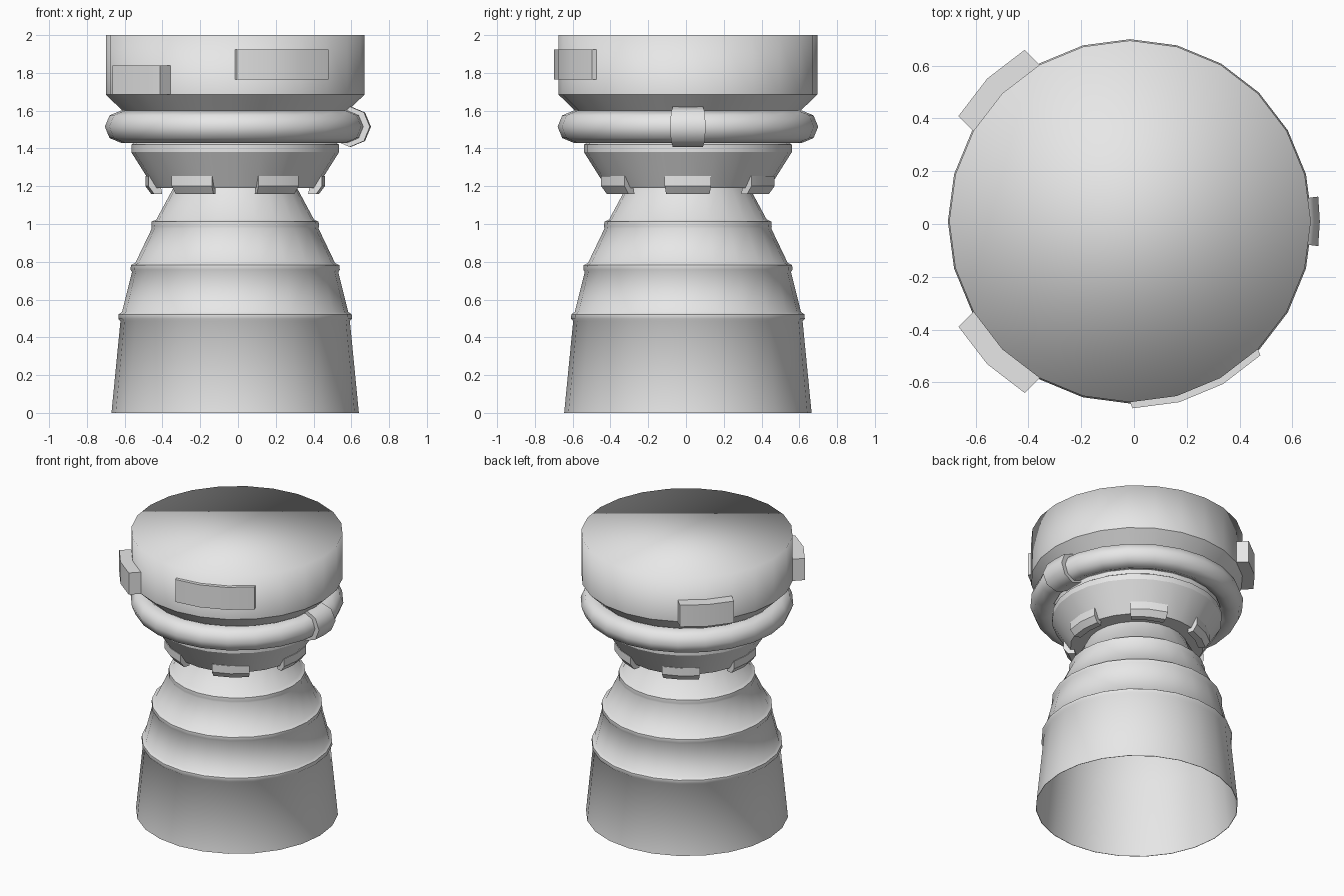
import bpy, bmesh, math
from mathutils import Vector

if "Cube" in bpy.data.objects:
    bpy.data.objects.remove(bpy.data.objects["Cube"])

CX, CY = -0.015, 0.01      # axis of the engine
STEP = 15                  # 24 sides
DRUM_R = 0.685

grey = bpy.data.materials.new("light grey")
grey.diffuse_color = (0.8, 0.8, 0.8, 1)
grey.use_nodes = True
grey.node_tree.nodes["Principled BSDF"].inputs["Base Color"].default_value = grey.diffuse_color


def at(r, deg, z):
    a = math.radians(deg)
    return Vector((CX + r * math.cos(a), CY + r * math.sin(a), z))


def finish(name, bm, angle):
    bmesh.ops.recalc_face_normals(bm, faces=bm.faces)
    me = bpy.data.meshes.new(name)
    bm.to_mesh(me)
    bm.free()
    me.materials.append(grey)
    ob = bpy.data.objects.new(name, me)
    bpy.context.collection.objects.link(ob)
    bpy.ops.object.select_all(action='DESELECT')
    ob.select_set(True)
    bpy.context.view_layer.objects.active = ob
    bpy.ops.object.shade_smooth_by_angle(angle=math.radians(angle))
    return ob


def sweep(name, profile, angles=None, closed=True, caps=(False, False), angle=30):
    """Turn an (r, z) profile about the axis, fully or through the given angles."""
    bm = bmesh.new()
    full = angles is None
    angles = angles or range(0, 360, STEP)
    rings = [[bm.verts.new(at(r, a, z)) for r, z in profile] for a in angles]
    n = len(profile)
    for i in range(len(rings) if full else len(rings) - 1):
        p, q = rings[i], rings[(i + 1) % len(rings)]
        for j in range(n if closed else n - 1):
            k = (j + 1) % n
            bm.faces.new((p[j], p[k], q[k], q[j]))
    if full:                       # flat discs at profile start and end
        for use, j in zip(caps, (0, n - 1)):
            if use:
                bm.faces.new([ring[j] for ring in rings])
    else:                          # close the cut ends
        bm.faces.new(rings[0])
        bm.faces.new(rings[-1])
    return finish(name, bm, angle)


def panel(name, start, end, z0, z1, depth):
    """Drum facets pushed out along the middle direction."""
    mid = math.radians((start + end) / 2)
    d = Vector((math.cos(mid), math.sin(mid), 0))
    bm = bmesh.new()
    cols = []
    for a in range(start, end + 1, STEP):
        cols.append([bm.verts.new(at(DRUM_R, a, z) + d * o)
                     for o, z in ((-0.02, z0), (depth, z0), (depth, z1), (-0.02, z1))])
    for p, q in zip(cols, cols[1:]):
        for j in range(4):
            k = (j + 1) % 4
            bm.faces.new((p[j], p[k], q[k], q[j]))
    bm.faces.new(cols[0])
    bm.faces.new(cols[-1])
    return finish(name, bm, 30)


def octagon(major, minor, z):
    return [(major + minor * math.cos(i * math.pi / 4), z + minor * math.sin(i * math.pi / 4))
            for i in range(8)]


# Upper drum, shaded softly over its top rim
sweep("drum", [(DRUM_R, 2.0), (DRUM_R, 1.685)], closed=False, caps=(True, False), angle=100)

# Chamfer, neck and cone below the drum
sweep("collar", [(DRUM_R, 1.685), (0.545, 1.55), (0.535, 1.43), (0.55, 1.42), (0.55, 1.38),
                 (0.43, 1.19)], closed=False, caps=(False, True))

# Pipe ring and its clamp
sweep("pipe_ring", octagon(0.605, 0.085, 1.515), angle=60)
sweep("pipe_clamp", octagon(0.612, 0.107, 1.515), angles=(-7.5, 0, 7.5), angle=60)

# Raised panels on the drum
panel("front_panel", 270, 315, 1.765, 1.925, 0.025)
for side, a in (("back", 120), ("front", 210)):
    panel(side + "_left_box", a, a + 30, 1.685, 1.84, 0.08)

# Six brackets around the foot of the cone
bracket = [(0.40, 1.16), (0.445, 1.16), (0.475, 1.20), (0.475, 1.255), (0.42, 1.255)]
for i in range(6):
    c = 60 * i
    sweep(f"bracket_{i + 1}", bracket, angles=(c - 15, c, c + 15))

# Hollow nozzle with three raised bands
wall = [(0.655, 0.0), (0.605, 0.51), (0.54, 0.77), (0.43, 1.0), (0.325, 1.195)]


def radius(z):
    for (r0, z0), (r1, z1) in zip(wall, wall[1:]):
        if z0 <= z <= z1:
            return r0 + (r1 - r0) * (z - z0) / (z1 - z0)


outer = [wall[0]]
for r, z in wall[1:4]:
    outer += [(radius(z - 0.024), z - 0.024), (r + 0.014, z - 0.012),
              (r + 0.012, z + 0.012), (radius(z + 0.024), z + 0.024)]
outer.append(wall[-1])
inner = [(r - 0.012, z) for r, z in reversed(wall[1:])] + [(0.652, 0.0)]
sweep("nozzle", outer + inner, angle=50)
